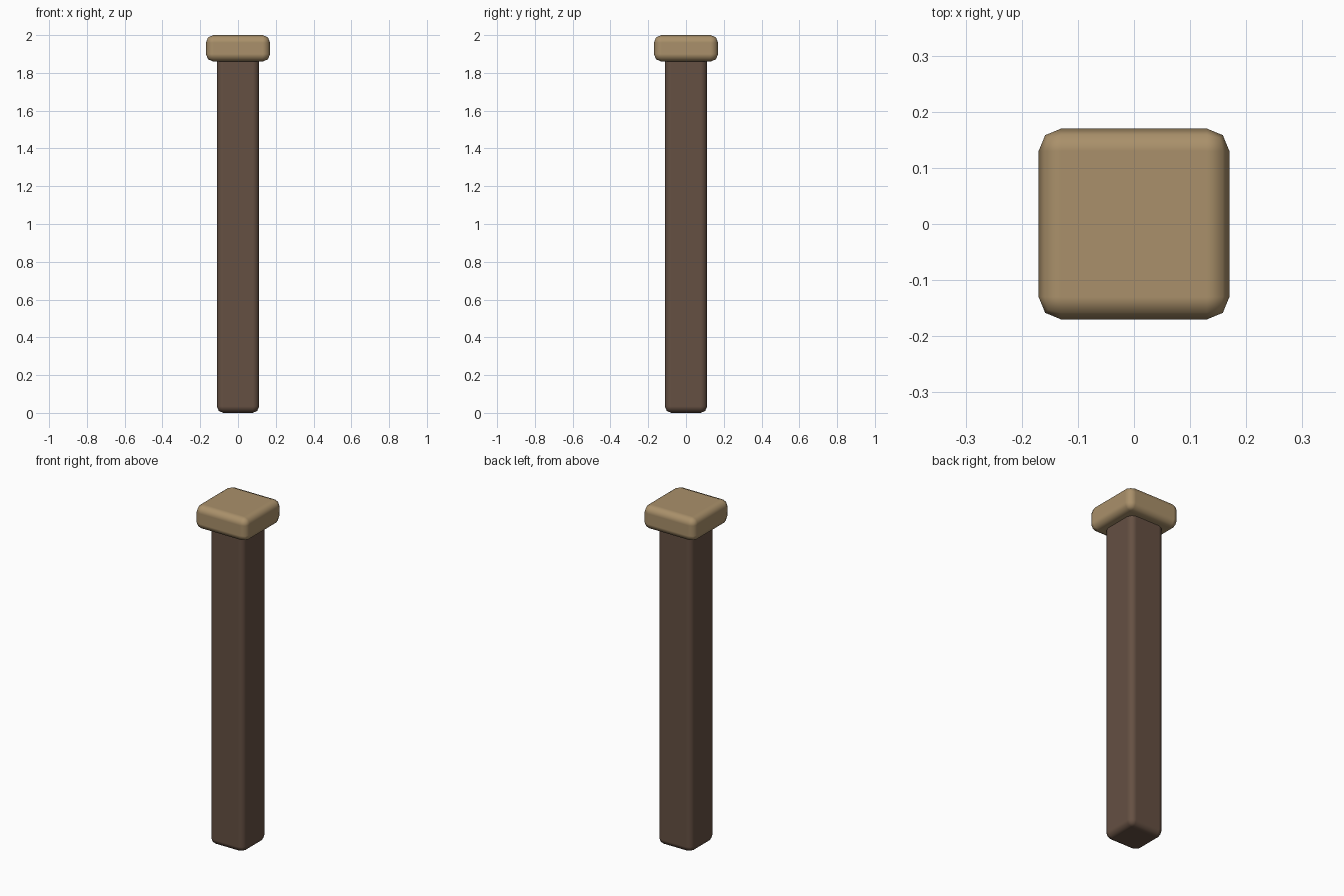
import bpy

if "Cube" in bpy.data.objects:
    bpy.data.objects.remove(bpy.data.objects["Cube"])


def rounded_box(name, width, z0, z1, bevel, color):
    bpy.ops.mesh.primitive_cube_add(size=1, location=(0, 0, (z0 + z1) / 2))
    ob = bpy.context.object
    ob.name = name
    ob.scale = (width, width, z1 - z0)
    bpy.ops.object.transform_apply(location=False, rotation=False, scale=True)
    bpy.ops.object.shade_smooth()
    mod = ob.modifiers.new("rounded_edges", 'BEVEL')
    mod.width = bevel
    mod.segments = 2
    mod.harden_normals = True
    mat = bpy.data.materials.new(name + "_wood")
    mat.diffuse_color = color
    mat.use_nodes = True
    mat.node_tree.nodes["Principled BSDF"].inputs["Base Color"].default_value = mat.diffuse_color
    ob.data.materials.append(mat)
    return ob


# Dark square post, running up into the cap
rounded_box("post", 0.224, 0.0, 1.92, 0.035, (0.13, 0.08, 0.055, 1))

# Lighter overhanging cap
rounded_box("post_cap", 0.34, 1.86, 2.0, 0.04, (0.40, 0.28, 0.145, 1))
